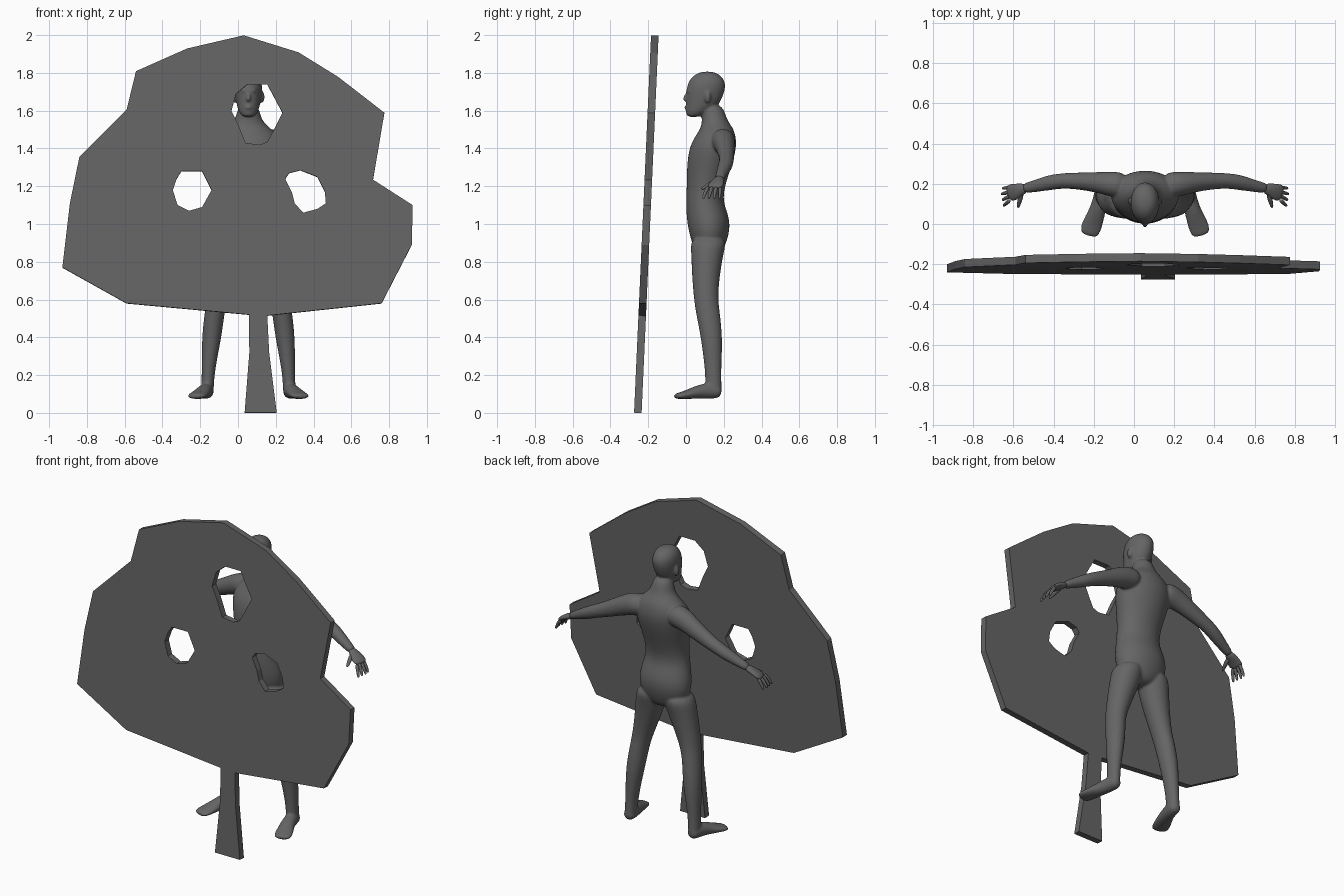
import bpy
import bmesh
import math
from mathutils import Vector

if "Cube" in bpy.data.objects:
    bpy.data.objects.remove(bpy.data.objects["Cube"], do_unlink=True)

GREY = (0.13, 0.13, 0.13, 1.0)
BODY_X = 0.055
SIDES = 12
SWELL = 1.04  # makes up for the shrinkage of subdivision

grey = bpy.data.materials.new("dark_grey")
grey.use_nodes = True
grey.diffuse_color = GREY
for node in grey.node_tree.nodes:
    if node.type == "BSDF_PRINCIPLED":
        node.inputs["Base Color"].default_value = GREY


def tube(bm, rings):
    """Skin a list of (centre, half axis, half axis) ellipses and cap both ends."""
    loops = []
    for centre, u, v in rings:
        loop = []
        for i in range(SIDES):
            angle = math.tau * i / SIDES
            offset = (u * math.cos(angle) + v * math.sin(angle)) * SWELL
            loop.append(bm.verts.new(centre + offset))
        loops.append(loop)
    for low, high in zip(loops, loops[1:]):
        for i in range(SIDES):
            j = (i + 1) % SIDES
            bm.faces.new((low[i], low[j], high[j], high[i]))
    bm.faces.new(list(reversed(loops[0])))
    bm.faces.new(loops[-1])


def stack(bm, sections, side=1):
    """Upright form from (z, centre x, half width, front y, back y)."""
    rings = []
    for z, x, half, front, back in sections:
        rings.append((Vector((x * side, (front + back) / 2, z)),
                      Vector((half, 0, 0)),
                      Vector((0, (back - front) / 2, 0))))
    tube(bm, rings)


def limb(bm, stations, side=1):
    """Form along a path from (x, y, z, sideways radius, upright radius)."""
    points = [Vector((s[0] * side, s[1], s[2])) for s in stations]
    rings = []
    for i, point in enumerate(points):
        ahead = points[min(i + 1, len(points) - 1)]
        behind = points[max(i - 1, 0)]
        along = (ahead - behind).normalized()
        across = along.cross(Vector((0, 0, 1))).normalized()
        upward = across.cross(along)
        rings.append((point, across * stations[i][3], upward * stations[i][4]))
    tube(bm, rings)


def blob(bm, centre, radii):
    """Ellipsoid used for small features."""
    made = bmesh.ops.create_uvsphere(bm, u_segments=SIDES, v_segments=8, radius=1)
    bmesh.ops.scale(bm, vec=radii, verts=made["verts"])
    bmesh.ops.translate(bm, vec=centre, verts=made["verts"])


def finish(bm, name):
    """Turn the bmesh into a smooth subdivided object."""
    bmesh.ops.recalc_face_normals(bm, faces=bm.faces)
    for face in bm.faces:
        face.smooth = True
    mesh = bpy.data.meshes.new(name)
    bm.to_mesh(mesh)
    bm.free()
    mesh.materials.append(grey)
    obj = bpy.data.objects.new(name, mesh)
    obj.location.x = BODY_X
    bpy.context.collection.objects.link(obj)
    subdivide = obj.modifiers.new("subdivide", "SUBSURF")
    subdivide.levels = subdivide.render_levels = 2
    return obj


# Leaning tree board: outline with three openings
outline = [(.03, 2), (.32, 1.91), (.53, 1.78), (.775, 1.59), (.715, 1.235),
           (.925, 1.1), (.92, .89), (.76, .58), (.155, .515), (.165, .32),
           (.205, 0), (.035, 0), (.06, .32), (.057, .52), (-.59, .58),
           (-.93, .77), (-.89, 1.11), (-.84, 1.355), (-.59, 1.605),
           (-.54, 1.81), (-.27, 1.93)]
face_hole = [(.05, 1.74), (.155, 1.74), (.235, 1.59), (.19, 1.5), (.155, 1.435),
             (.115, 1.42), (.04, 1.43), (0, 1.53), (-.035, 1.6), (-.01, 1.69)]
right_hole = [(-.3, 1.28), (-.19, 1.28), (-.14, 1.18), (-.19, 1.09),
              (-.26, 1.07), (-.32, 1.1), (-.345, 1.18), (-.325, 1.24)]
left_hole = [(.27, 1.27), (.33, 1.285), (.42, 1.25), (.46, 1.17), (.465, 1.11),
             (.42, 1.08), (.345, 1.06), (.3, 1.11), (.285, 1.17), (.25, 1.24)]
curve = bpy.data.curves.new("tree_board", "CURVE")
curve.dimensions = "2D"
curve.fill_mode = "BOTH"
curve.extrude = 0.02
for shape in (outline, face_hole, right_hole, left_hole):
    spline = curve.splines.new("POLY")
    spline.points.add(len(shape) - 1)
    for point, (x, z) in zip(spline.points, shape):
        point.co = (x, z, 0, 1)
    spline.use_cyclic_u = True
curve.materials.append(grey)
board = bpy.data.objects.new("tree_board", curve)
board.location.y = -0.255
board.rotation_euler.x = math.pi / 2 - math.atan(0.045)
bpy.context.collection.objects.link(board)
bpy.ops.object.select_all(action="DESELECT")
board.select_set(True)
bpy.context.view_layer.objects.active = board
bpy.ops.object.convert(target="MESH")
bpy.ops.object.shade_flat()

# Standing figure: torso and neck
body = bmesh.new()
stack(body, [(.83, 0, .08, .06, .18), (.9, 0, .15, .03, .215),
             (.98, 0, .165, .01, .235), (1.05, 0, .152, .002, .225),
             (1.12, 0, .135, 0, .195), (1.2, 0, .132, .004, .205),
             (1.3, 0, .15, .004, .24), (1.4, 0, .175, .015, .268),
             (1.46, 0, .165, .045, .265), (1.51, 0, .115, .08, .25),
             (1.55, 0, .065, .085, .215), (1.64, 0, .056, .08, .195)])

# Head with nose, brow, lips and ears
stack(body, [(1.565, 0, .03, .005, .07), (1.59, 0, .05, -.002, .12),
             (1.63, 0, .062, 0, .175), (1.68, 0, .07, .002, .197),
             (1.73, 0, .074, .004, .212), (1.77, 0, .066, .022, .2),
             (1.797, 0, .045, .055, .17), (1.807, 0, .018, .09, .135)])
limb(body, [(0, .012, 1.7, .008, .01), (0, -.004, 1.67, .011, .012),
            (0, -.008, 1.65, .015, .011)])
blob(body, (0, .014, 1.706), (.045, .014, .009))
blob(body, (0, .002, 1.616), (.022, .012, .01))

# Legs, feet, arms and ears on both sides
for side in (1, -1):
    blob(body, (.074 * side, .115, 1.672), (.012, .018, .032))
    stack(body, [(.94, .085, .085, .02, .222), (.85, .1, .09, .028, .2),
                 (.75, .125, .078, .03, .182), (.62, .16, .06, .04, .168),
                 (.54, .178, .052, .05, .178), (.42, .192, .053, .075, .192),
                 (.3, .205, .042, .092, .19), (.19, .214, .033, .103, .186),
                 (.12, .217, .034, .1, .19), (.09, .217, .03, .105, .188)], side)
    limb(body, [(.215, .19, .105, .03, .027), (.218, .14, .12, .037, .045),
                (.235, .07, .112, .04, .038), (.258, .01, .098, .05, .024),
                (.275, -.035, .09, .052, .017), (.282, -.06, .087, .04, .012)],
         side)
    limb(body, [(.09, .19, 1.45, .07, .065), (.18, .2, 1.437, .06, .065),
                (.26, .21, 1.4, .048, .053), (.36, .215, 1.355, .04, .043),
                (.42, .214, 1.33, .038, .038), (.48, .205, 1.3, .038, .036),
                (.56, .185, 1.26, .028, .026), (.61, .176, 1.236, .026, .02)],
         side)
figure = finish(body, "figure_body")
remesh = figure.modifiers.new("blend", "REMESH")
remesh.mode = "VOXEL"
remesh.voxel_size = 0.007
remesh.use_smooth_shade = True
soften = figure.modifiers.new("soften", "SMOOTH")
soften.factor = 0.5
soften.iterations = 5

# Hands: palm, four spread fingers and thumb
for name, side in (("left_hand", 1), ("right_hand", -1)):
    hand = bmesh.new()
    limb(hand, [(.59, .178, 1.245, .024, .018), (.62, .172, 1.23, .03, .018),
                (.65, .16, 1.215, .042, .016), (.685, .15, 1.19, .042, .012)], side)
    for i in range(4):
        spread = i - 1.5
        reach = 0.042 - 0.005 * abs(spread - 0.5)
        base = Vector((.672, .15 + .021 * spread, 1.198))
        stations = []
        for t, radius in ((0, .011), (.5, .009), (.8, .008), (1, .006)):
            stations.append((base.x + reach * t, base.y + (.008 * spread - .016) * t,
                             base.z - (.035 + .03 * t) * t, radius, radius))
        limb(hand, stations, side)
    limb(hand, [(.615, .16, 1.228, .014, .014), (.62, .125, 1.21, .012, .012),
                (.628, .1, 1.195, .01, .009), (.632, .08, 1.183, .006, .006)], side)
    finish(hand, name)
